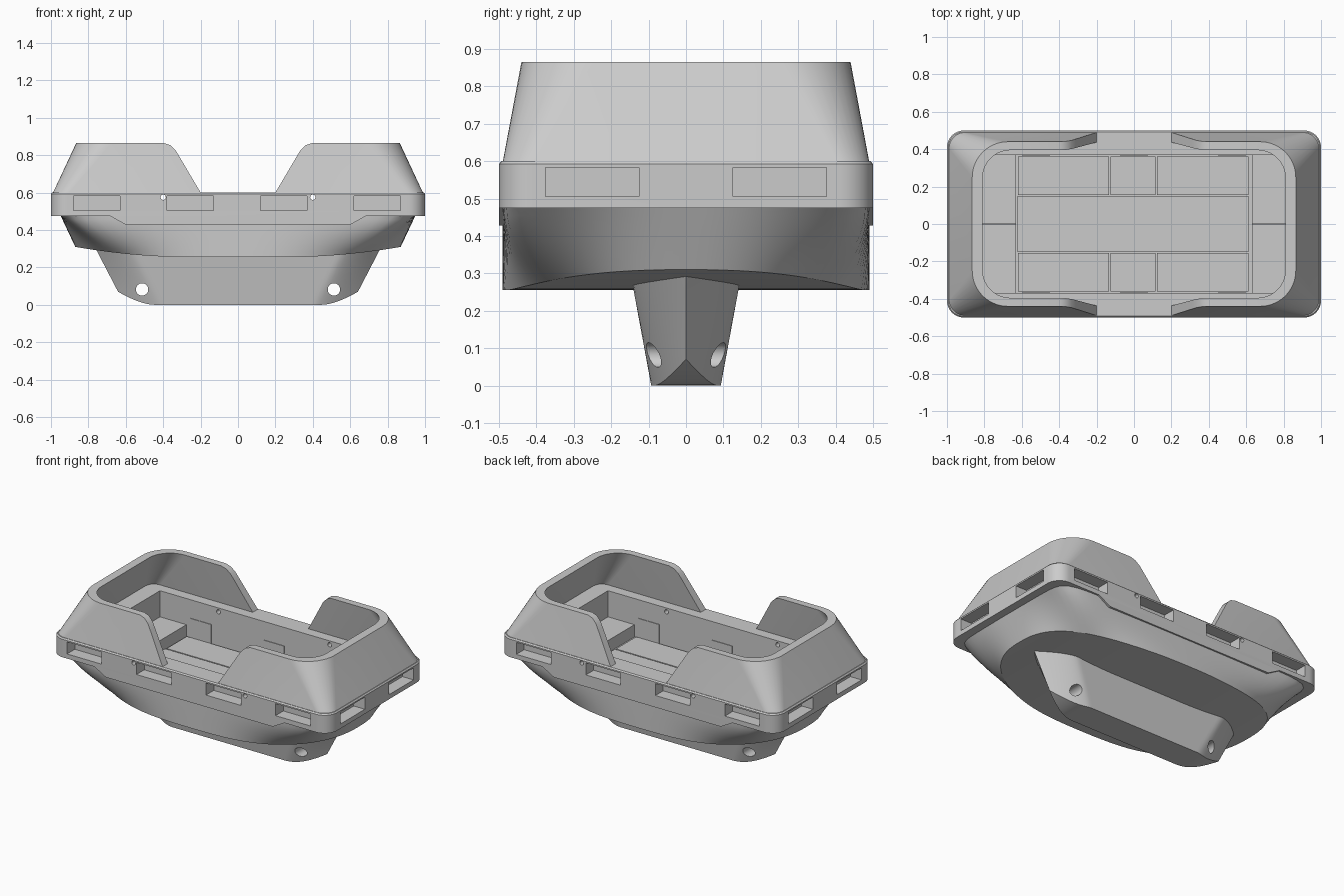
import bpy, bmesh
from math import sin, cos, pi, radians
from mathutils import Matrix

if "Cube" in bpy.data.objects:
    bpy.data.objects.remove(bpy.data.objects["Cube"])


def make(name, bm):
    bmesh.ops.remove_doubles(bm, verts=bm.verts, dist=1e-5)
    bmesh.ops.recalc_face_normals(bm, faces=bm.faces)
    me = bpy.data.meshes.new(name)
    bm.to_mesh(me)
    bm.free()
    ob = bpy.data.objects.new(name, me)
    bpy.context.collection.objects.link(ob)
    return ob


def loft(name, rings, caps=True, closed=False):
    bm = bmesh.new()
    vs = [[bm.verts.new(p) for p in r] for r in rings]
    n = len(vs[0])
    pairs = list(zip(vs, vs[1:])) + ([(vs[-1], vs[0])] if closed else [])
    for a, b in pairs:
        for i in range(n):
            j = (i + 1) % n
            bm.faces.new((a[i], a[j], b[j], b[i]))
    if caps:
        bm.faces.new(vs[0])
        bm.faces.new(vs[-1])
    return make(name, bm)


def rounded(a, b, r, z, n=10):
    pts = []
    for q, (sx, sy) in enumerate(((1, 1), (-1, 1), (-1, -1), (1, -1))):
        for i in range(n + 1):
            t = (q + i / n) * pi / 2
            pts.append((sx * (a - r) + r * cos(t), sy * (b - r) + r * sin(t), z))
    return pts


def prism(name, profile, y0, y1):
    return loft(name, [[(x, y, z) for x, z in profile] for y in (y0, y1)])


def box(name, x0, x1, y0, y1, z0, z1):
    return prism(name, [(x0, z0), (x1, z0), (x1, z1), (x0, z1)], y0, y1)


def rod(x, z, r, n=24):
    return prism("hole_cutter", [(x + r * cos(2 * pi * i / n), z + r * sin(2 * pi * i / n))
                                 for i in range(n)], -0.7, 0.7)


def cut(ob, cutters):
    for c in cutters:
        m = ob.modifiers.new("cut", 'BOOLEAN')
        m.operation, m.solver, m.object = 'DIFFERENCE', 'EXACT', c
        bpy.context.view_layer.objects.active = ob
        bpy.ops.object.modifier_apply(modifier=m.name)


def discard(cutters):
    for c in cutters:
        bpy.data.objects.remove(c)


def smooth(ob, angle=30):
    bpy.ops.object.select_all(action='DESELECT')
    ob.select_set(True)
    bpy.context.view_layer.objects.active = ob
    bpy.ops.object.shade_smooth_by_angle(angle=radians(angle))


# hull: flat oval bottom rising at the ends, flaring to a boxy top
N, LEVELS = 96, 8
bm = bmesh.new()
rows = []
for k in range(LEVELS + 1):
    t = k / LEVELS
    row = []
    for i in range(N):
        c, s = cos(2 * pi * i / N), sin(2 * pi * i / N)
        X = abs(c) ** 0.8 * (1 if c > 0 else -1)
        Y = abs(s) ** 0.8 * (1 if s > 0 else -1)
        f = (abs(X) ** 12 + abs(Y) ** 12) ** (-1 / 12)
        x0, y0, x1, y1 = 0.87 * X, 0.49 * Y, 0.95 * X * f, 0.49 * Y * f
        z0 = 0.255 + 0.055 * (max(0, abs(x0) - 0.25) / 0.62) ** 2
        row.append(bm.verts.new((x0 + (x1 - x0) * t, y0 + (y1 - y0) * sin(t * pi / 2),
                                 z0 + (0.48 - z0) * t)))
    rows.append(row)
for a, b in zip(rows, rows[1:]):
    for i in range(N):
        j = (i + 1) % N
        bm.faces.new((a[i], a[j], b[j], b[i]))
bm.faces.new(rows[-1])
for i in range(N // 2):
    q = [rows[0][i], rows[0][i + 1], rows[0][N - i - 1], rows[0][(N - i) % N]]
    bm.faces.new(list(dict.fromkeys(q)))
hull = make("hull", bm)

# cockpit: deep middle well with higher end benches split by a groove
well = [box("end_well_cutter", -0.82, 0.82, -0.37, 0.37, 0.43, 0.7),
        box("mid_well_cutter", -0.63, 0.63, -0.37, 0.37, 0.35, 0.72),
        box("groove_cutter", -0.815, 0.815, -0.003, 0.003, 0.42, 0.68)]
cut(hull, well)

# rub rail band with recessed pockets and small through holes
band = loft("rub_rail", [rounded(1, 0.5, 0.09, 0.475), rounded(1, 0.5, 0.09, 0.592),
                         rounded(0.993, 0.493, 0.083, 0.6)])
cut(band, well[:1])
pockets = []
for s in (-1, 1):
    for x in (-0.755, -0.255, 0.245, 0.745):
        pockets.append(box("pocket_cutter", x - 0.125, x + 0.125,
                           *sorted((s * 0.42, s * 0.6)), 0.505, 0.583))
    for y in (-0.25, 0.25):
        pockets.append(box("pocket_cutter", *sorted((s * 0.92, s * 1.1)),
                           y - 0.125, y + 0.125, 0.505, 0.583))
    pockets.append(rod(s * 0.4, 0.575, 0.014, 16))
cut(band, pockets)
discard(well + pockets)

# side skirts hanging below the rail
for s, side in ((-1, "front"), (1, "back")):
    prism("skirt_" + side, [(-0.69, 0.478), (-0.6, 0.428), (0.6, 0.428), (0.69, 0.478)],
          s * 0.44, s * 0.5)

# sloping bulwark with an entry gap on both sides
bulwark = loft("bulwark", [rounded(0.99, 0.49, 0.085, 0.597), rounded(0.865, 0.44, 0.19, 0.865),
                           rounded(0.81, 0.395, 0.15, 0.865), rounded(0.93, 0.437, 0.06, 0.597)],
               caps=False, closed=True)
half = [(0.188, 0.58), (0.312, 0.79), (0.333, 0.825), (0.362, 0.853), (0.4, 0.866), (0.4, 0.95)]
gap = prism("gap_cutter", half + [(-x, z) for x, z in reversed(half)], -0.7, 0.7)
cut(bulwark, [gap])
discard([gap])


# keel: tapered fin with pointed ends, rounded up underneath
def keel_section(u, levels=8):
    zb = 0.07 * (max(0, abs(u) - 0.73) / 0.27) ** 2
    right = []
    for k in range(levels + 1):
        z = zb + (0.31 - zb) * k / levels
        end = 0.605 + 0.52 * z
        d = min(end * (1 - abs(u)) / 0.2, 1)
        w = (0.093 + 0.047 * z / 0.255) * (1 - (1 - d) ** 1.5)
        right.append((u * end, w, z))
    return right + [(x, -y, z) for x, y, z in reversed(right)]


keel = loft("keel", [keel_section(i / 40) for i in range(-40, 41)], caps=False)
holes = [rod(s * 0.513, 0.082, 0.033, 32) for s in (-1, 1)]
cut(keel, holes)
discard(holes)

# floor planks separated by thin grooves
g = 0.004
box("plank_middle", -0.625, 0.615, -0.15 + g, 0.15 - g, 0.345, 0.36)
for s in (-1, 1):
    for x0, x1 in ((-0.625, -0.13), (-0.13, 0.12), (0.12, 0.615)):
        box("plank_side", x0 + g, x1 - g, *sorted((s * (0.15 + g), s * 0.36)), 0.345, 0.36)
    # raised panels on the inner side walls
    for x in (-0.525, 0, 0.525):
        box("inner_panel", x - 0.075, x + 0.075, *sorted((s * 0.366, s * 0.376)), 0.35, 0.48)

for ob in (hull, band, bulwark, keel):
    smooth(ob)
